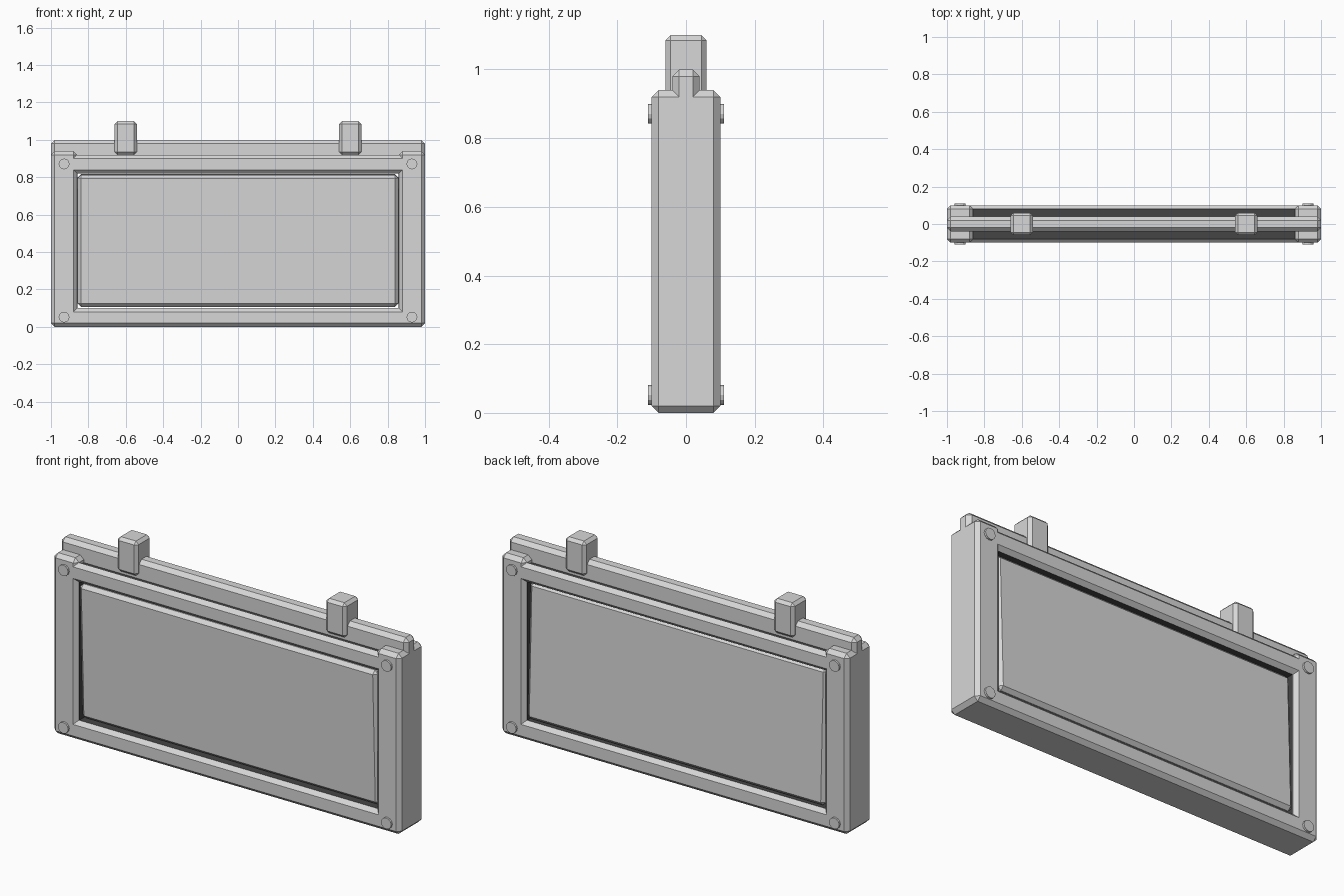
import bpy, bmesh, math
from mathutils import Matrix

if "Cube" in bpy.data.objects:
    bpy.data.objects.remove(bpy.data.objects["Cube"])


def material(name, v):
    m = bpy.data.materials.new(name)
    m.diffuse_color = (v, v, v, 1)
    m.use_nodes = True
    m.node_tree.nodes["Principled BSDF"].inputs["Base Color"].default_value = m.diffuse_color
    return m


grey = material("light_grey", 0.68)
dark = material("dark_grey", 0.06)


def finish(name, bm, mat):
    me = bpy.data.meshes.new(name)
    bm.to_mesh(me)
    bm.free()
    me.materials.append(mat)
    ob = bpy.data.objects.new(name, me)
    bpy.context.collection.objects.link(ob)
    return ob


def box(name, x, y, z, chamfer=0, mat=grey, tilt=0):
    """Chamfered box from (min, max) ranges, tilted about its own x axis."""
    bm = bmesh.new()
    size = [b - a for a, b in (x, y, z)]
    mid = [(a + b) / 2 for a, b in (x, y, z)]
    bmesh.ops.create_cube(bm, size=1, matrix=Matrix.Diagonal((*size, 1)))
    if chamfer:
        bmesh.ops.bevel(bm, geom=bm.edges[:], offset=chamfer, segments=1,
                        affect='EDGES', profile=0.5)
    bm.transform(Matrix.Translation(mid) @ Matrix.Rotation(tilt, 4, 'X'))
    return finish(name, bm, mat)


def strip(name, profile, half):
    """Open (y, z) profile swept along x."""
    bm = bmesh.new()
    rows = [[bm.verts.new((x, y, z)) for y, z in profile] for x in (-half, half)]
    for i in range(len(profile) - 1):
        bm.faces.new((rows[0][i], rows[0][i + 1], rows[1][i + 1], rows[1][i]))
    return finish(name, bm, grey)


# Side posts of the frame, with dark liners on their inner walls
for s, side in ((-1, "left"), (1, "right")):
    box(side + "_post", sorted((s * 0.86, s * 1.0)), (-0.1, 0.1), (0, 0.94), 0.02)
    box(side + "_liner", sorted((s * 0.858, s * 0.87)), (-0.079, 0.079), (0.05, 0.90), mat=dark)

# Bottom rail channel
half_profile = [(-0.08, 0.10), (-0.1, 0.08), (-0.1, 0.02), (-0.08, 0)]
strip("bottom_rail", half_profile + [(-y, z) for y, z in reversed(half_profile)], 0.88)

# Top rails: thin chamfered strips, front and back
lip = [(-0.08, 0.92), (-0.1, 0.90), (-0.1, 0.84), (-0.08, 0.82)]
strip("front_top_rail", lip, 0.88)
strip("back_top_rail", [(-y, z) for y, z in reversed(lip)], 0.88)

# Dark cores inside the top and bottom rails
box("top_core", (-0.865, 0.865), (-0.08, 0.08), (0.82, 0.905), mat=dark)
box("bottom_core", (-0.865, 0.865), (-0.08, 0.08), (0.02, 0.10), mat=dark)

# Sign panel, leaning slightly forward at the top
box("panel", (-0.857, 0.857), (-0.08, 0.08), (0.108, 0.815), 0.018, tilt=math.radians(1.8))

# Hanging bar across the top and its two hangers
box("top_bar", (-1, 1), (-0.04, 0.04), (0.88, 1.0), 0.02)
for s, side in ((-1, "left"), (1, "right")):
    box(side + "_hanger", (s * 0.6 - 0.059, s * 0.6 + 0.059), (-0.06, 0.06), (0.92, 1.1), 0.015)

# Bolts at the frame corners, front and back
for face, fname in ((-1, "front"), (1, "back")):
    for s, side in ((-1, "left"), (1, "right")):
        for z, level in ((0.052, "lower"), (0.871, "upper")):
            bm = bmesh.new()
            m = Matrix.Translation((s * 0.93, face * 0.1, z)) @ Matrix.Rotation(math.pi / 2, 4, 'X')
            bmesh.ops.create_cone(bm, cap_ends=True, segments=12, radius1=0.029,
                                  radius2=0.029, depth=0.02, matrix=m)
            finish(f"{fname}_{side}_{level}_bolt", bm, grey)
